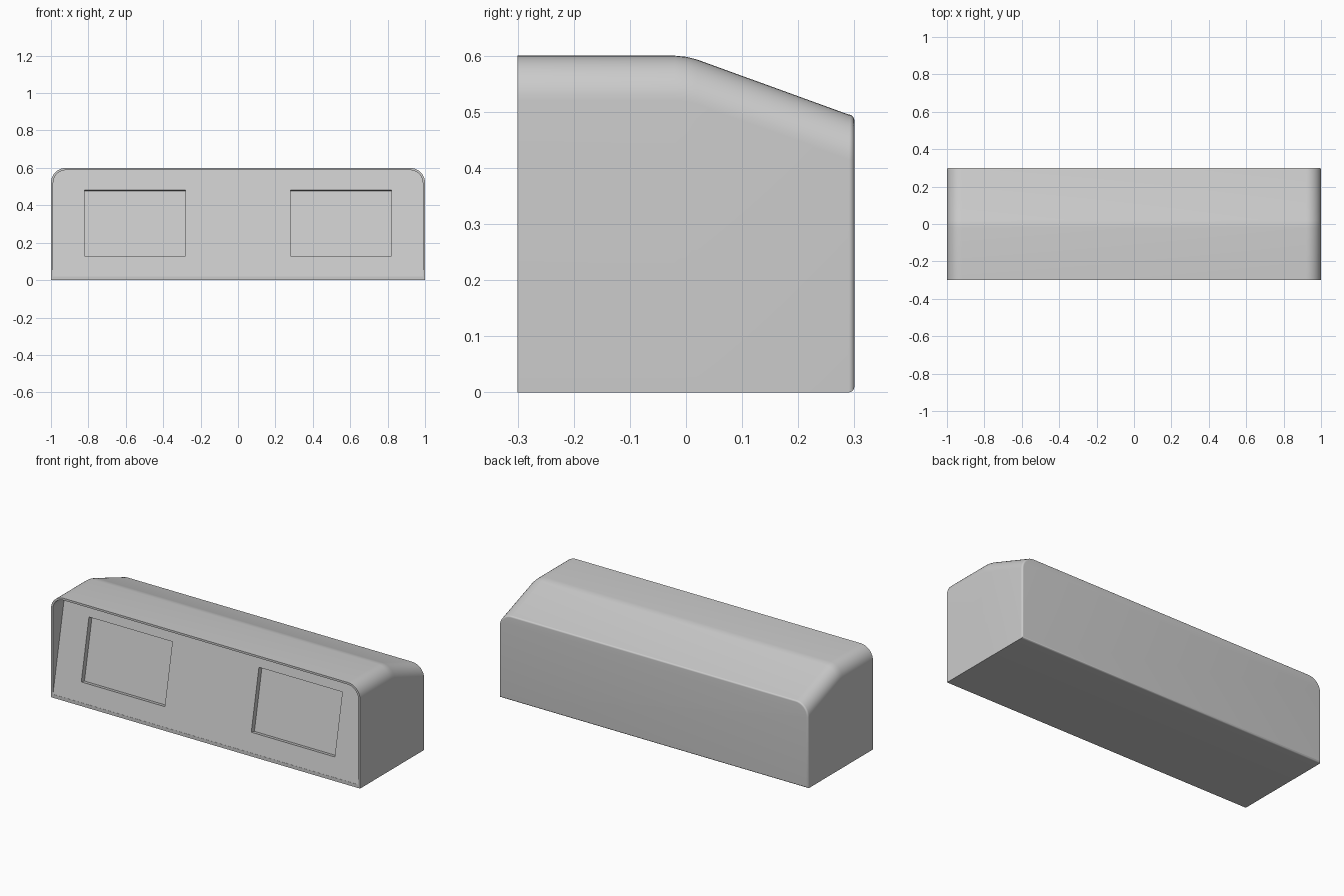
import bpy, bmesh, math

if "Cube" in bpy.data.objects:
    bpy.data.objects.remove(bpy.data.objects["Cube"])

SLOPE = 0.2          # backward lean of the recessed front panel


def section(top, inset=0.0, bottom=0.0, r=0.08, n=10):
    """Outline (x, z): square bottom corners, rounded top corners."""
    w, t, r = 1.0 - inset, top - inset, r - inset
    pts = [(-w, bottom), (w, bottom)]
    for k in range(n + 1):
        a = math.pi / 2 * k / n
        pts.append((w - r + r * math.cos(a), t - r + r * math.sin(a)))
    return pts + [(-x, z) for x, z in reversed(pts[2:])]


def panel_y(z):
    return -0.3 + SLOPE * z - 0.003


# Loops from the recessed panel, over the rim, along the body to the back
lip = section(0.6, 0.012, 0.02)
loops = [[(x, panel_y(z), z) for x, z in lip],
         [(x, -0.3, z) for x, z in lip]]
for y, top in ((-0.3, 0.6), (-0.02, 0.6), (0, 0.598), (0.02, 0.593)):
    loops.append([(x, y, z) for x, z in section(top)])
for k in range(9):                      # small rounded back edge
    a = math.pi / 2 * k / 8
    i = 0.01 * (1 - math.cos(a))
    loops.append([(x, 0.29 + 0.01 * math.sin(a), z)
                  for x, z in section(0.495, i, i)])

# Main housing
bm = bmesh.new()
rings = [[bm.verts.new(p) for p in loop] for loop in loops]
for a, b in zip(rings, rings[1:]):
    for j in range(len(a)):
        m = (j + 1) % len(a)
        bm.faces.new((a[j], a[m], b[m], b[j]))
bm.faces.new(rings[0])
bm.faces.new(rings[-1])
bmesh.ops.recalc_face_normals(bm, faces=bm.faces)
mesh = bpy.data.meshes.new("housing")
bm.to_mesh(mesh)
bm.free()
housing = bpy.data.objects.new("housing", mesh)
bpy.context.collection.objects.link(housing)
bpy.context.view_layer.objects.active = housing

# Two rectangular pockets sunk square into the leaning panel
for side in (-1, 1):
    bpy.ops.mesh.primitive_cube_add(
        size=1, location=(side * 0.55, panel_y(0.305), 0.305),
        rotation=(-math.atan(SLOPE), 0, 0))
    cutter = bpy.context.object
    cutter.name = "pocket_cutter"
    cutter.scale = (0.54, 0.06, 0.36)
    cutter.hide_render = True
    bpy.context.view_layer.update()
    mod = housing.modifiers.new("pocket", 'BOOLEAN')
    mod.operation, mod.solver, mod.object = 'DIFFERENCE', 'EXACT', cutter
    bpy.context.view_layer.objects.active = housing
    bpy.ops.object.modifier_apply(modifier=mod.name)
    bpy.data.objects.remove(cutter, do_unlink=True)

# Smooth the rounded edges, keep the rim and pockets crisp
bpy.ops.object.select_all(action='DESELECT')
housing.select_set(True)
bpy.context.view_layer.objects.active = housing
bpy.ops.object.shade_smooth_by_angle(angle=math.radians(25))
